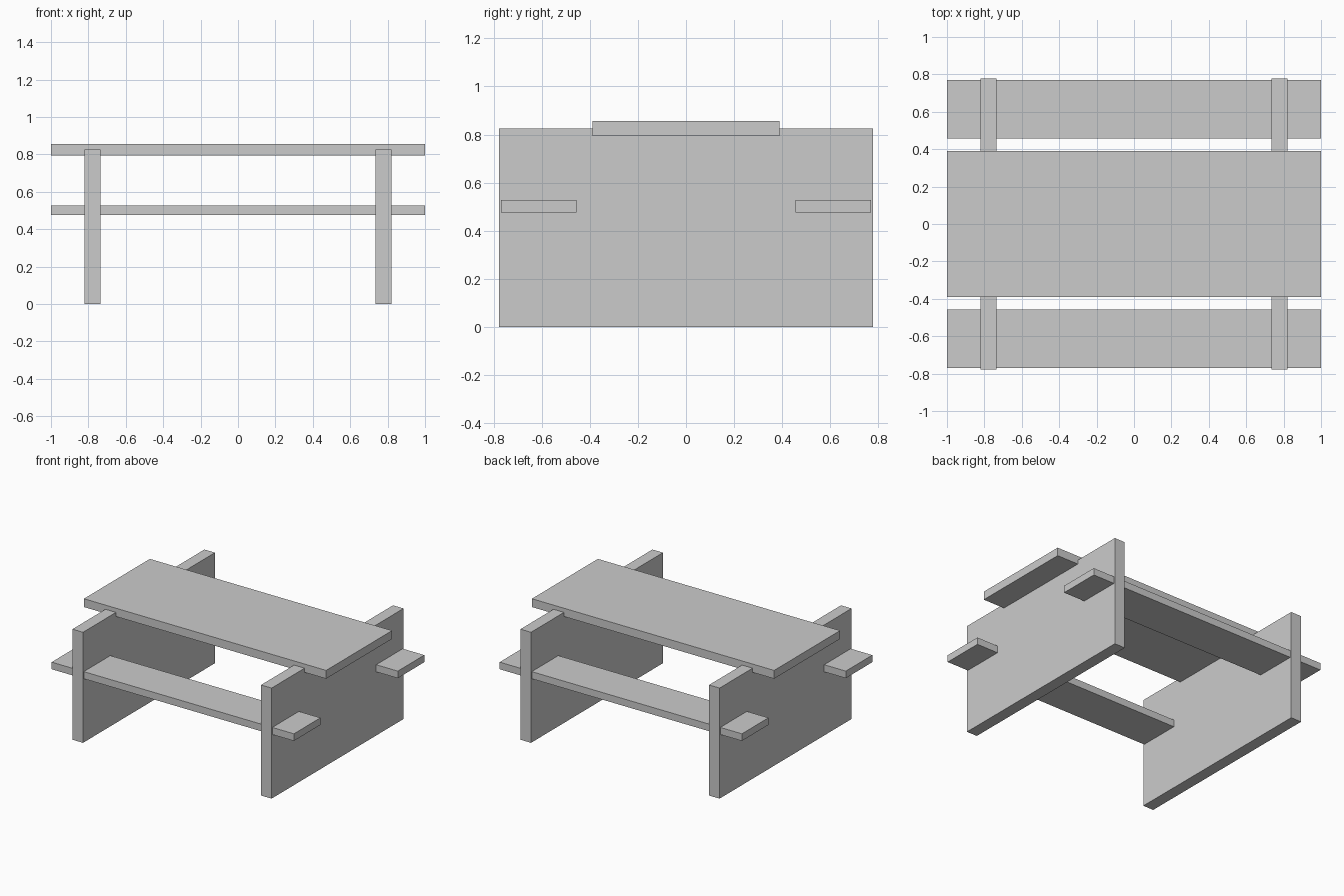
import bpy

if "Cube" in bpy.data.objects:
    bpy.data.objects.remove(bpy.data.objects["Cube"])


def box(name, x, y, z):
    """Box from (min, max) ranges along each axis."""
    bpy.ops.mesh.primitive_cube_add(
        size=1, location=[(a + b) / 2 for a, b in (x, y, z)])
    ob = bpy.context.object
    ob.name = name
    ob.scale = [b - a for a, b in (x, y, z)]
    bpy.ops.object.transform_apply(location=False, rotation=False, scale=True)
    return ob


def span(s, inner, outer):
    """Range mirrored to the side given by s."""
    return sorted((s * inner, s * outer))


# table top, let into the end panels
box("table_top", (-1, 1), (-0.389, 0.389), (0.794, 0.856))

# upright end panels
for s, side in ((-1, "left"), (1, "right")):
    box(side + "_end_panel", span(s, 0.735, 0.822), (-0.778, 0.778), (0, 0.825))

# bench planks passing through the panels
for s, side in ((-1, "front"), (1, "back")):
    box(side + "_bench_plank", (-1, 1), span(s, 0.456, 0.769), (0.475, 0.528))
